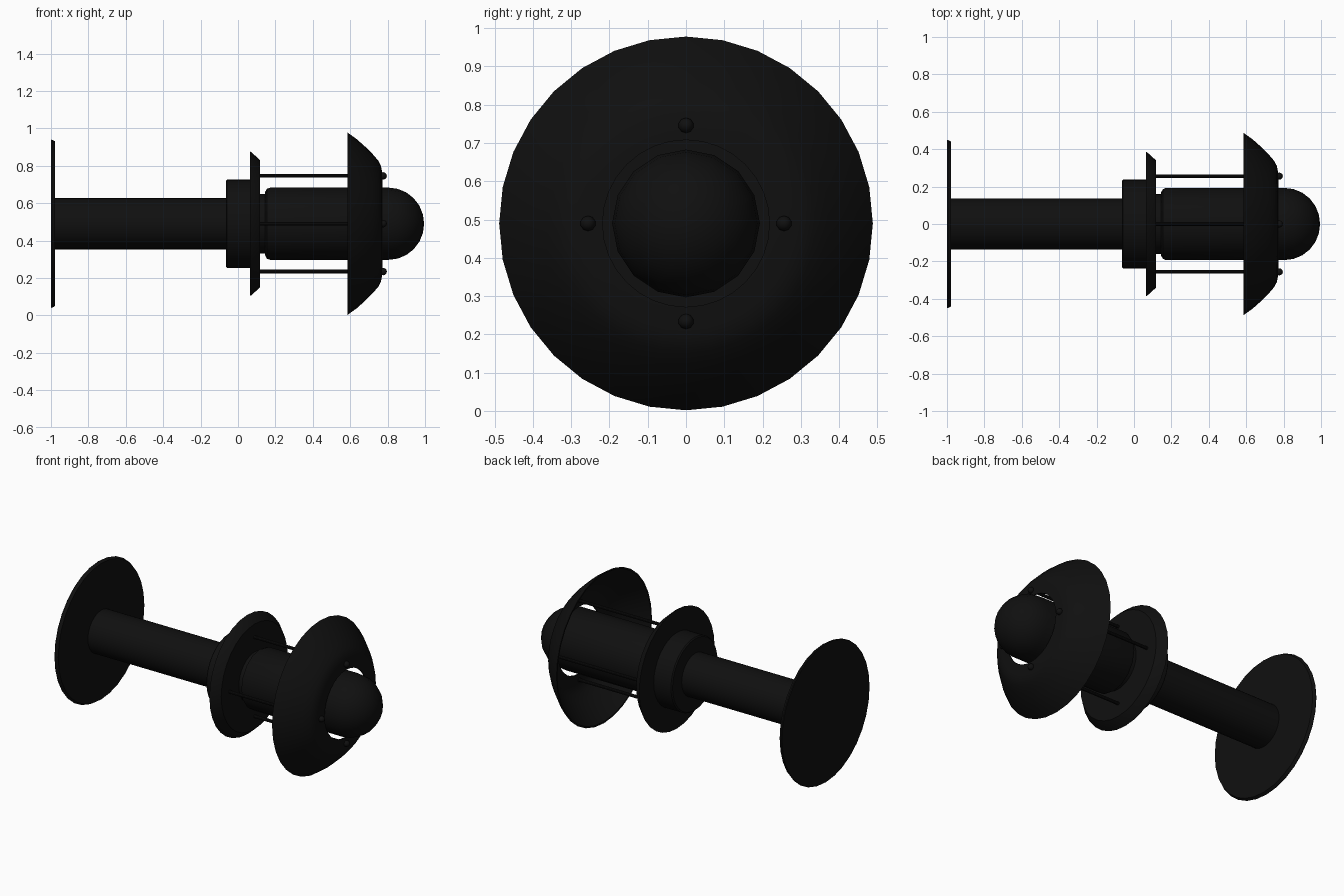
import bpy, bmesh, math
from mathutils import Vector

if "Cube" in bpy.data.objects:
    bpy.data.objects.remove(bpy.data.objects["Cube"])

AXIS_Z = 0.49

black = bpy.data.materials.new("black metal")
black.diffuse_color = (0.005, 0.005, 0.005, 1)
black.use_nodes = True
black.node_tree.nodes["Principled BSDF"].inputs["Base Color"].default_value = black.diffuse_color


def finish(name, bm, angle=35):
    bmesh.ops.recalc_face_normals(bm, faces=bm.faces)
    me = bpy.data.meshes.new(name)
    bm.to_mesh(me)
    bm.free()
    ob = bpy.data.objects.new(name, me)
    bpy.context.collection.objects.link(ob)
    me.materials.append(black)
    bpy.ops.object.select_all(action='DESELECT')
    bpy.context.view_layer.objects.active = ob
    ob.select_set(True)
    bpy.ops.object.shade_smooth_by_angle(angle=math.radians(angle))
    return ob


def lathe(name, profile, n=32, closed=False, cy=0.0, cz=AXIS_Z):
    """Revolve (x, radius) points about a line parallel to x."""
    bm = bmesh.new()
    rings = []
    for x, r in profile:
        if r == 0:
            rings.append([bm.verts.new((x, cy, cz))] * n)
        else:
            rings.append([bm.verts.new((x, cy + r * math.sin(2 * math.pi * i / n),
                                        cz + r * math.cos(2 * math.pi * i / n)))
                          for i in range(n)])
    pairs = list(zip(rings, rings[1:]))
    if closed:
        pairs.append((rings[-1], rings[0]))
    for a, b in pairs:
        for i in range(n):
            j = (i + 1) % n
            vs = list(dict.fromkeys((a[i], a[j], b[j], b[i])))
            bm.faces.new(vs)
    return finish(name, bm)


# wall plate and stem
lathe("base_plate", [(-1, 0), (-1, 0.447), (-0.995, 0.45), (-0.978, 0.44), (-0.978, 0)])
lathe("stem", [(-0.985, 0), (-0.985, 0.137), (-0.05, 0.137), (-0.05, 0)])

# socket collar with softened edges, flange and neck
lathe("collar", [(-0.065, 0), (-0.065, 0.23), (-0.058, 0.237), (0.07, 0.237), (0.07, 0)])
lathe("flange", [(0.065, 0), (0.065, 0.385), (0.072, 0.382), (0.118, 0.34), (0.118, 0)])
lathe("neck", [(0.11, 0), (0.11, 0.16), (0.16, 0.16), (0.16, 0)])

# lamp cover: cylinder with rounded shoulder and a hemispherical tip
dome = [(0.805 + 0.19 * math.sin(math.radians(a)), 0.193 * math.cos(math.radians(a)))
        for a in range(0, 90, 15)]
lathe("lamp_cover", [(0.145, 0), (0.145, 0.17), (0.155, 0.187), (0.172, 0.193)]
      + dome + [(0.995, 0)], n=16)

# hollow shade with a round opening
outer = [(0.585, 0.488), (0.635, 0.452), (0.68, 0.412), (0.72, 0.372),
         (0.75, 0.337), (0.764, 0.31), (0.77, 0.28), (0.772, 0.218)]
inner = [(x - 0.008, max(r - 0.008, 0.218)) for x, r in outer[1:]]
lathe("shade", outer + inner[::-1] + [(0.585, 0.478)], closed=True)

# four support rods with ball nuts
for k in range(4):
    a = k * math.pi / 2
    y, z = 0.256 * math.sin(a), AXIS_Z + 0.256 * math.cos(a)
    lathe(f"rod_{k + 1}", [(0.1, 0), (0.1, 0.01), (0.775, 0.01), (0.775, 0)], 10, cy=y, cz=z)
    ball = [(0.776 - 0.02 * math.cos(math.pi * i / 6),
             0 if i in (0, 6) else 0.02 * math.sin(math.pi * i / 6)) for i in range(7)]
    lathe(f"rod_nut_{k + 1}", ball, 10, cy=y, cz=z)
